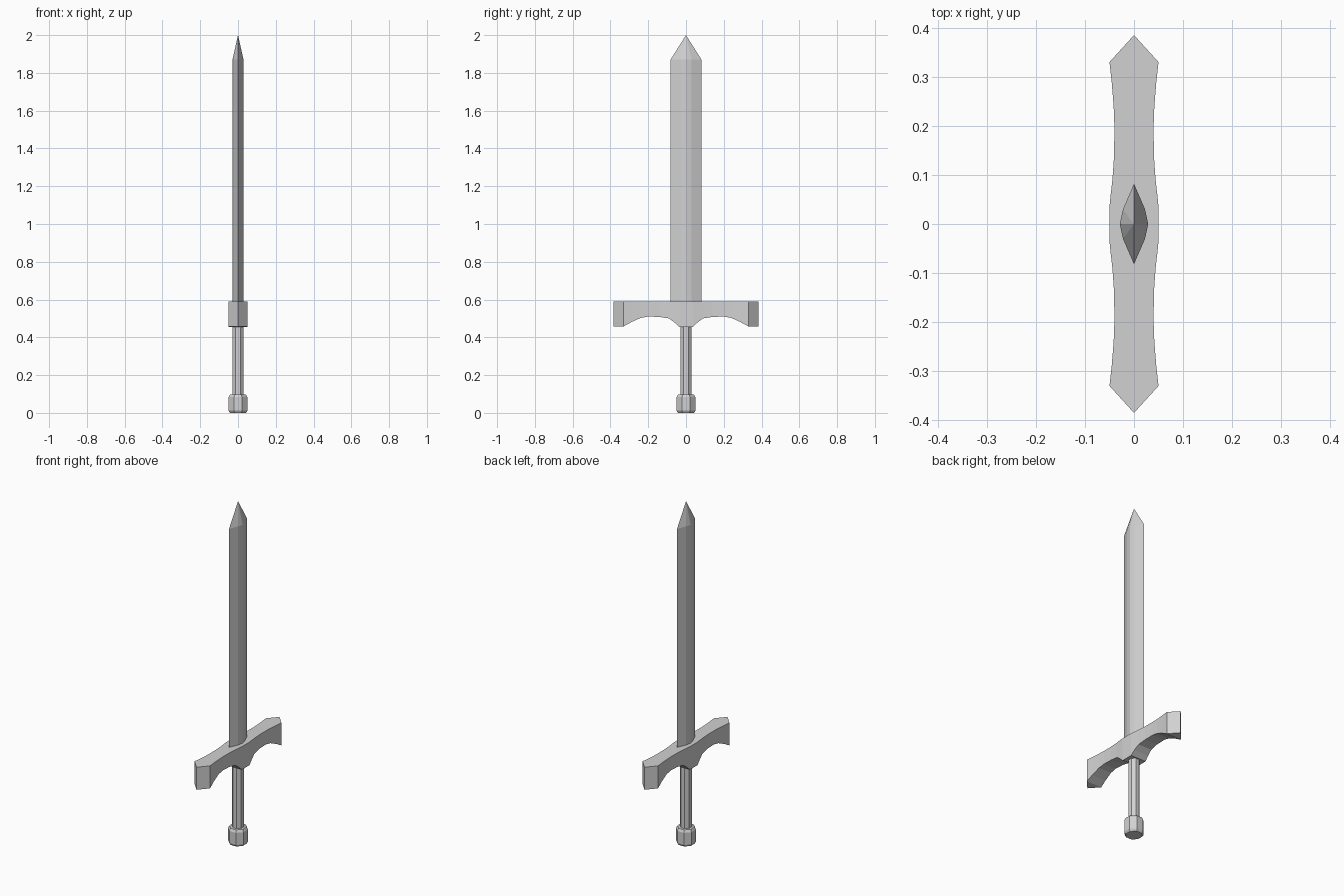
import bpy, bmesh, math

if "Cube" in bpy.data.objects:
    bpy.data.objects.remove(bpy.data.objects["Cube"])

steel = bpy.data.materials.new("grey steel")
steel.diffuse_color = (0.64, 0.64, 0.64, 1)
steel.use_nodes = True
steel.node_tree.nodes["Principled BSDF"].inputs["Base Color"].default_value = steel.diffuse_color


def finish(name, bm):
    """Turn a bmesh into a flat-shaded object."""
    bmesh.ops.remove_doubles(bm, verts=bm.verts, dist=1e-5)
    bmesh.ops.recalc_face_normals(bm, faces=bm.faces)
    mesh = bpy.data.meshes.new(name)
    bm.to_mesh(mesh)
    bm.free()
    mesh.materials.append(steel)
    obj = bpy.data.objects.new(name, mesh)
    bpy.context.collection.objects.link(obj)
    return obj


def loft(name, rings, apex=None):
    """Join equal-length rings of points, capping the ends or closing to an apex."""
    bm = bmesh.new()
    loops = [[bm.verts.new(p) for p in ring] for ring in rings]
    n = len(loops[0])
    for a, b in zip(loops, loops[1:]):
        for i in range(n):
            j = (i + 1) % n
            bm.faces.new((a[i], a[j], b[j], b[i]))
    bm.faces.new(loops[0][::-1])
    if apex:
        tip = bm.verts.new(apex)
        for i in range(n):
            bm.faces.new((loops[-1][i], loops[-1][(i + 1) % n], tip))
    else:
        bm.faces.new(loops[-1])
    return finish(name, bm)


def octagon(half_width, z):
    """Octagon with flats facing the axes."""
    r = half_width / math.cos(math.pi / 8)
    return [(r * math.cos((i + 0.5) * math.pi / 4),
             r * math.sin((i + 0.5) * math.pi / 4), z) for i in range(8)]


# Blade: lens section, straight, then drawn to a point
lens = [(0, -0.082), (0.0225, -0.03), (0.029, 0), (0.0225, 0.03),
        (0, 0.082), (-0.0225, 0.03), (-0.029, 0), (-0.0225, -0.03)]
loft("blade", [[(x, y, z) for x, y in lens] for z in (0.58, 1.87)], (0, 0, 2))

# Crossguard: stations of (y, half width, underside height), mirrored in y
half = [(0.035, 0.05, 0.455), (0.06, 0.0475, 0.478), (0.09, 0.044, 0.5),
        (0.14, 0.0405, 0.508), (0.2, 0.04, 0.51), (0.24, 0.0415, 0.503),
        (0.29, 0.0455, 0.48), (0.33, 0.05, 0.458)]
stations = [(-y, w, z) for y, w, z in reversed(half)] + half
TOP = 0.59
bm = bmesh.new()
sections = []
for y, w, z in stations:
    sections.append([bm.verts.new(p) for p in
                     ((-w, y, z), (w, y, z), (w, y, TOP), (-w, y, TOP))])
for a, b in zip(sections, sections[1:]):
    for i in range(4):
        j = (i + 1) % 4
        bm.faces.new((a[i], a[j], b[j], b[i]))
# wedge-shaped ends of the guard
for s, end in ((-1, sections[0]), (1, sections[-1])):
    low = bm.verts.new((0, s * 0.385, 0.458))
    high = bm.verts.new((0, s * 0.385, TOP))
    bm.faces.new((end[0], low, end[1]))
    bm.faces.new((end[2], high, end[3]))
    bm.faces.new((end[1], low, high, end[2]))
    bm.faces.new((end[0], end[3], high, low))
finish("crossguard", bm)

# Grip and chamfered pommel
loft("grip", [octagon(0.029, 0.08), octagon(0.029, 0.47)])
loft("pommel", [octagon(0.043, 0), octagon(0.05, 0.012),
                octagon(0.05, 0.083), octagon(0.043, 0.097)])
